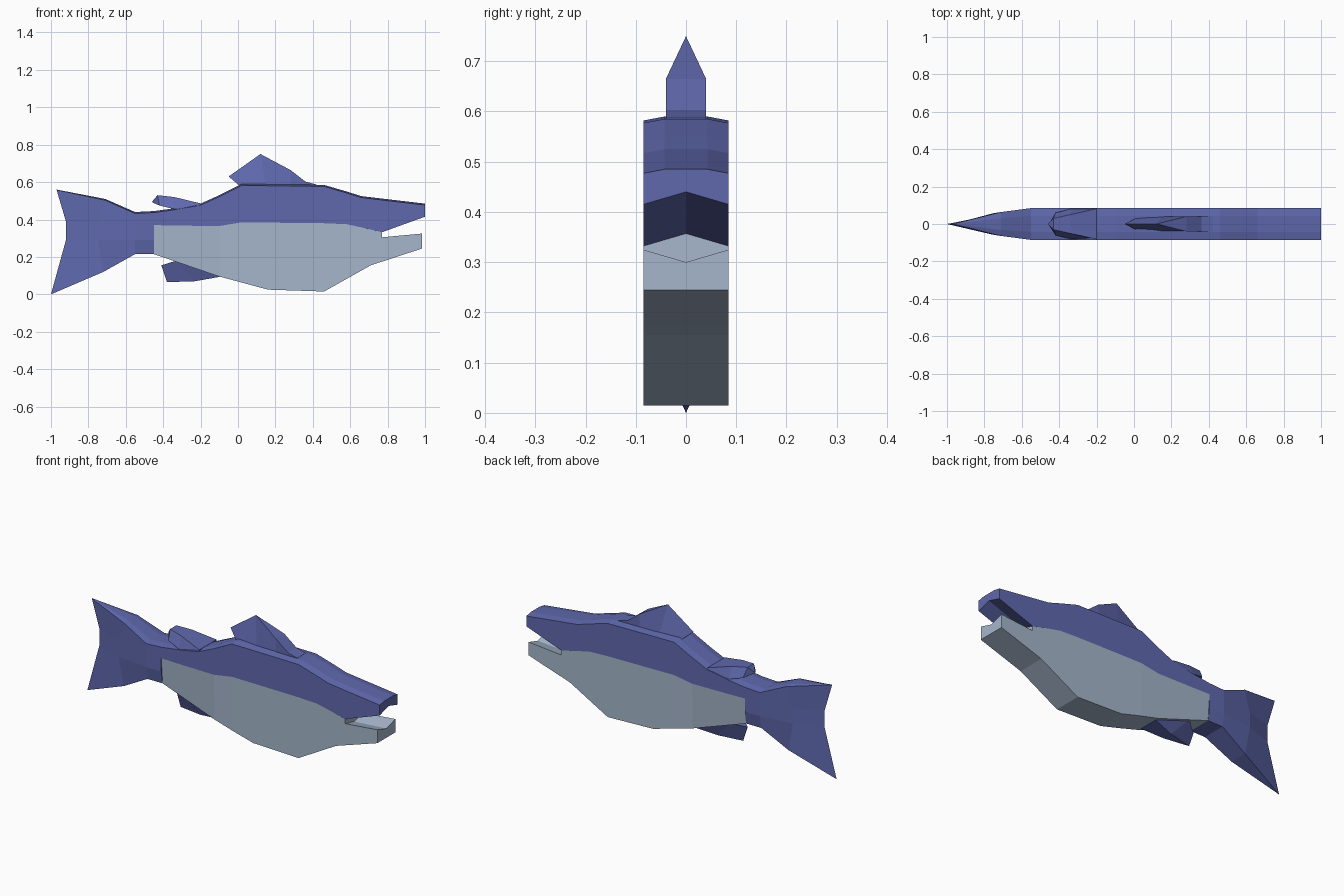
import bpy, bmesh


def material(name, color):
    m = bpy.data.materials.new(name)
    m.diffuse_color = (*color, 1)
    return m


BLUE = material("blue", (0.115, 0.14, 0.42))
PALE = material("pale", (0.38, 0.47, 0.60))
W = 0.085  # half thickness of the body


def loft(name, stations, mat):
    """Skin mirrored rings; each station lists (x, half width, z) from top to bottom."""
    bm = bmesh.new()
    rings = []
    for st in stations:
        side = [(x, -w, z) for x, w, z in st]
        other = [(x, w, z) for x, w, z in reversed(st)]
        rings.append([bm.verts.new(p) for p in side + other])
    n = len(rings[0])
    for a, b in zip(rings, rings[1:]):
        for i in range(n):
            j = (i + 1) % n
            bm.faces.new((a[i], a[j], b[j], b[i]))
    bm.faces.new(rings[0])
    bm.faces.new(rings[-1])
    bmesh.ops.remove_doubles(bm, verts=bm.verts, dist=0.0005)
    bmesh.ops.dissolve_degenerate(bm, edges=bm.edges, dist=0.0002)
    bmesh.ops.recalc_face_normals(bm, faces=bm.faces)
    me = bpy.data.meshes.new(name)
    bm.to_mesh(me)
    bm.free()
    me.materials.append(mat)
    ob = bpy.data.objects.new(name, me)
    bpy.context.collection.objects.link(ob)
    return ob


# Upper body: x, top, bottom edge, rise of the bottom at the centre (mouth roof)
back = [(-0.45, 0.445, 0.37, 0), (-0.34, 0.46, 0.368, 0), (-0.20, 0.485, 0.366, 0),
        (-0.10, 0.53, 0.365, 0), (0.02, 0.59, 0.385, 0), (0.46, 0.585, 0.38, 0),
        (0.58, 0.55, 0.375, 0), (0.66, 0.525, 0.358, 0.01), (0.77, 0.512, 0.332, 0.025),
        (1.0, 0.485, 0.415, 0.025)]
loft("upper_body", [[(x, W / 2, t), (x, W, t - 0.008), (x, W, b), (x, 0, b + r)]
                    for x, t, b, r in back], BLUE)

# Belly with lower jaw: x, top edge, centre offset of the top, bottom, bottom half width
belly = [(-0.45, 0.37, 0, 0.215, 0.072), (-0.10, 0.365, 0, 0.095, 0.08),
         (0.02, 0.385, 0, 0.063, W), (0.16, 0.384, 0, 0.025, W), (0.46, 0.38, 0, 0.015, W),
         (0.58, 0.375, 0, 0.082, W), (0.66, 0.358, 0.01, 0.127, W),
         (0.71, 0.346, 0.017, 0.155, W), (0.77, 0.332, 0.025, 0.175, W),
         (0.771, 0.305, -0.02, 0.175, W), (0.985, 0.325, -0.025, 0.245, W)]
loft("belly_and_jaw", [[(x, 0, t + c), (x, W, t), (x, w, b)]
                       for x, t, c, b, w in belly], PALE)

# Tail, tapering to a sharp trailing edge
tail = [[(-0.45, W / 2, 0.445), (-0.45, W, 0.437), (-0.45, W, 0.37), (-0.45, W, 0.29), (-0.45, 0.072, 0.215)],
        [(-0.55, W / 2, 0.44), (-0.55, W, 0.432), (-0.55, W, 0.37), (-0.55, W, 0.29), (-0.55, 0.072, 0.215)],
        [(-0.71, 0.032, 0.51), (-0.71, 0.064, 0.503), (-0.75, 0.058, 0.38), (-0.75, 0.058, 0.29),
         (-0.72, 0.055, 0.12)],
        [(-0.97, 0, 0.56), (-0.97, 0, 0.558), (-0.92, 0, 0.39), (-0.92, 0, 0.29), (-1.0, 0, 0.0)]]
loft("tail", tail, BLUE)

# Fins: each station is a top and a bottom point
loft("dorsal_fin", [[(-0.05, 0, 0.63), (0.02, 0.036, 0.57)],
                    [(0.12, 0, 0.75), (0.15, 0.04, 0.575)],
                    [(0.28, 0.04, 0.665), (0.28, 0.04, 0.575)],
                    [(0.36, 0.04, 0.603), (0.36, 0.04, 0.575)],
                    [(0.42, 0.04, 0.587), (0.42, 0.04, 0.575)]], BLUE)

loft("rear_back_fin", [[(-0.46, 0, 0.495), (-0.455, 0, 0.49)],
                       [(-0.43, 0.03, 0.53), (-0.42, 0.06, 0.475)],
                       [(-0.34, 0.05, 0.52), (-0.34, 0.08, 0.455)],
                       [(-0.20, 0.082, 0.486), (-0.20, 0.082, 0.46)]], BLUE)

loft("belly_fin", [[(-0.41, 0, 0.155), (-0.38, 0, 0.065)],
                   [(-0.33, 0.06, 0.18), (-0.23, 0.03, 0.07)],
                   [(-0.10, 0.07, 0.12), (-0.10, 0.06, 0.093)]], BLUE)
